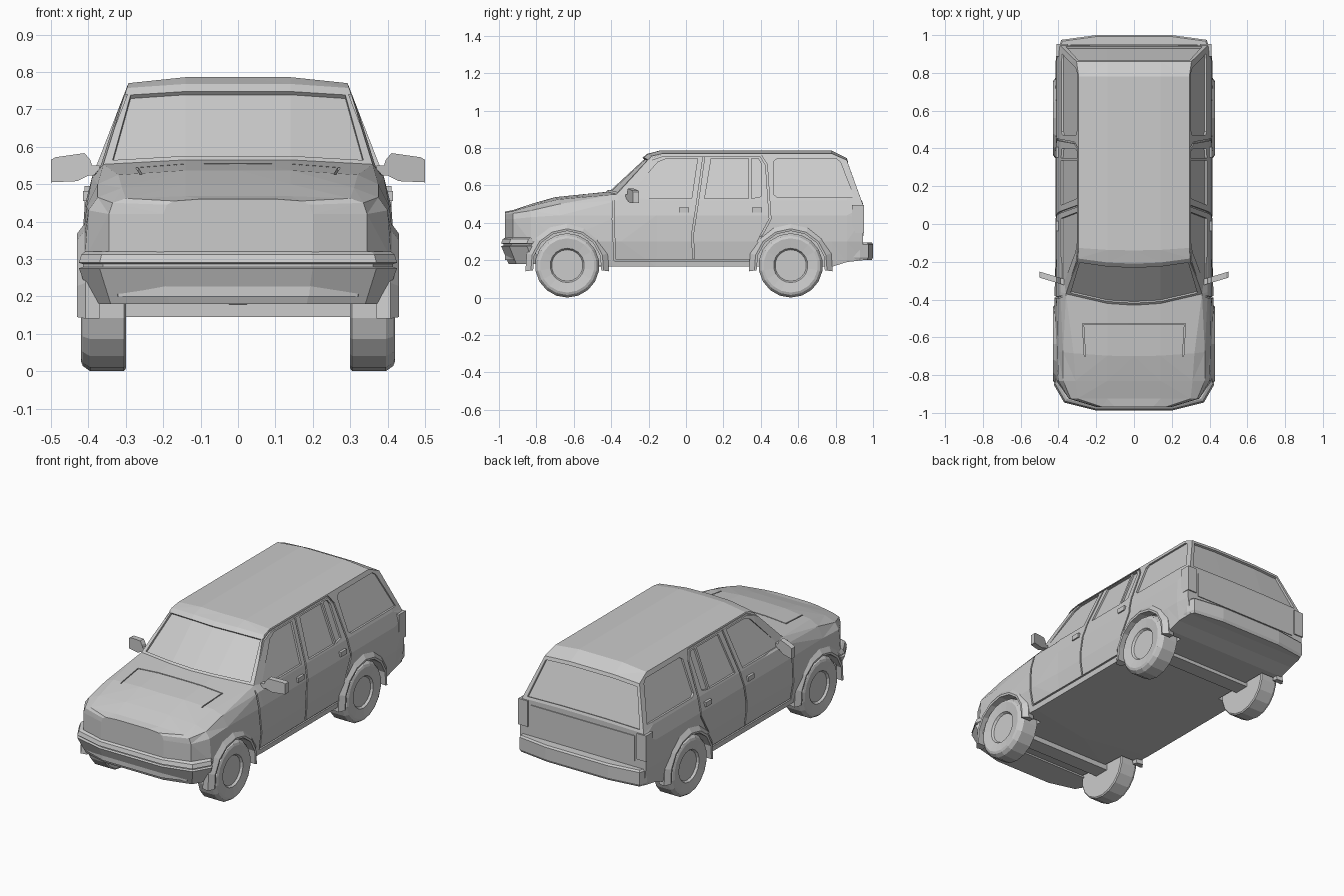
import bpy, bmesh, math
from mathutils import Vector

if "Cube" in bpy.data.objects:
    bpy.data.objects.remove(bpy.data.objects["Cube"])

paint = bpy.data.materials.new("plain_grey")
paint.use_nodes = True
GREY = (0.6, 0.6, 0.6, 1)
paint.diffuse_color = GREY
paint.node_tree.nodes["Principled BSDF"].inputs["Base Color"].default_value = GREY


def finish(name, bm):
    bmesh.ops.recalc_face_normals(bm, faces=bm.faces[:])
    mesh = bpy.data.meshes.new(name)
    bm.to_mesh(mesh)
    bm.free()
    mesh.materials.append(paint)
    ob = bpy.data.objects.new(name, mesh)
    bpy.context.scene.collection.objects.link(ob)
    return ob


def loft(bm, rings, caps=True):
    """Skin equal-length closed rings, optionally capping both ends."""
    rows = [[bm.verts.new(p) for p in r] for r in rings]
    n = len(rows[0])
    for a, b in zip(rows, rows[1:]):
        for i in range(n):
            j = (i + 1) % n
            bm.faces.new((a[i], a[j], b[j], b[i]))
    if caps:
        bm.faces.new(rows[0][::-1])
        bm.faces.new(rows[-1])


def block(name, x, y, z):
    bm = bmesh.new()
    loft(bm, [[(a, y[0], h), (a, y[1], h), (b, y[1], h), (b, y[0], h)]
              for h in z for a, b in [x]])
    return finish(name, bm)


def lerp(a, b, t):
    return a + (b - a) * t


# Body stations: y, bow, floor z, sill w, waist w, shoulder (w, z), belt (w, z), roof edge (w, z), top z
stations = [
    (-.968, 0, .20, .19, .20, (.20, .42), (.19, .445), (.17, .455), .46),
    (-.925, 0, .20, .32, .345, (.345, .42), (.335, .45), (.30, .462), .468),
    (-.83, 0, .20, .38, .41, (.40, .43), (.375, .465), (.31, .49), .50),
    (-.70, .02, .18, .40, .42, (.405, .44), (.375, .50), (.32, .525), .537),
    (-.43, .06, .165, .40, .42, (.41, .44), (.39, .52), (.36, .553), .565),
    (-.21, .04, .165, .40, .415, (.41, .44), (.39, .52), (.297, .757), .768),
    (-.14, .02, .165, .40, .415, (.41, .44), (.39, .52), (.293, .77), .786),
    (.78, 0, .165, .40, .415, (.41, .44), (.39, .52), (.293, .77), .786),
    (.86, 0, .19, .40, .415, (.41, .44), (.39, .52), (.304, .735), .745),
    (.945, 0, .20, .39, .405, (.405, .42), (.40, .48), (.39, .50), .505),
]


def half_section(s):
    y, bow, zb, w1, w2, p3, p4, p5, zt = s
    pts = [(0, zb), (w1, zb), (w2, .30), p3, p4, p5, (min(.14, p5[0] * .6), zt), (0, zt)]
    return [Vector((x, y + bow * (x / .36) ** 2, z)) for x, z in pts]


def mirrored(half):
    return half + [Vector((-p.x, p.y, p.z)) for p in half[-2:0:-1]]


halves = [half_section(s) for s in stations]
bm = bmesh.new()
loft(bm, [mirrored(h) for h in halves])
bmesh.ops.triangulate(bm, faces=[f for f in bm.faces if len(f.verts) == 4])
body = finish("body", bm)


# Half width of the body side at a given height
def side_x(z):
    knots = [(.0, .40), (.165, .40), (.30, .415), (.44, .41), (.52, .39), (.77, .293), (.9, .25)]
    for (z0, x0), (z1, x1) in zip(knots, knots[1:]):
        if z <= z1:
            return lerp(x0, x1, (z - z0) / (z1 - z0))


def side_cut(bm, pts, depth):
    for s in (-1, 1):
        loft(bm, [[(s * (side_x(z) + d), y, z) for y, z in pts] for d in (-depth, .03)])


def seam(path, width=.0045):
    """Strip quads along a path of 2D points."""
    for a, b in zip(path, path[1:]):
        a, b = Vector(a), Vector(b)
        d = (b - a).normalized() * width
        n = Vector((-d.y, d.x))
        steps = max(1, round((b - a).length / .06))
        for i in range(steps):
            p = lerp(a, b, i / steps) - d * .5
            q = lerp(a, b, (i + 1) / steps) + d * .5
            yield [p + n, q + n, q - n, p - n]


def screen_cut(bm, low, high, t0, t1, inset, depth=.012):
    """Recess for a window lying between two body stations."""
    def row(t):
        c = [lerp(low[k], high[k], t) for k in (7, 6, 5)]
        c[2] = lerp(c[1], c[2], inset)
        return [Vector((-p.x, p.y, p.z)) for p in c[:0:-1]] + c
    a, b = row(t0), row(t1)
    normal = (a[-1] - a[0]).cross(b[2] - a[2]).normalized()
    if normal.z < 0:
        normal = -normal
    ring = a + b[::-1]
    # one prism per column keeps the bowed glass well formed
    loft(bm, [[p + normal * d for p in ring] for d in (-depth, .04)], caps=False)
    bm.verts.ensure_lookup_table()
    n = len(ring)
    for start in (len(bm.verts) - 2 * n, len(bm.verts) - n):
        v = bm.verts[start:start + n]
        for i in range(4):
            bm.faces.new((v[i], v[i + 1], v[n - 2 - i], v[n - 1 - i]))


def carve(name, bm):
    """Subtract a temporary cutter from the body."""
    cutter = finish(name, bm)
    cutter.hide_render = True
    mod = body.modifiers.new(name, 'BOOLEAN')
    mod.operation, mod.solver, mod.object = 'DIFFERENCE', 'EXACT', cutter
    mod.use_self = True
    graph = bpy.context.evaluated_depsgraph_get()
    graph.update()
    mesh = bpy.data.meshes.new_from_object(body.evaluated_get(graph))
    body.modifiers.clear()
    body.data = mesh
    bpy.data.objects.remove(cutter)


# Windows
bm = bmesh.new()
for pane in (
    [(-.32, .53), (.03, .53), (.062, .745), (-.10, .745), (-.15, .725)],
    [(.10, .53), (.335, .53), (.335, .745), (.135, .745)],
    [(.35, .53), (.40, .54), (.40, .72), (.385, .745), (.35, .745)],
    [(.47, .55), (.49, .535), (.90, .535), (.825, .725), (.80, .745), (.49, .745), (.47, .73)],
):
    side_cut(bm, pane, .011)
screen_cut(bm, halves[4], halves[5], .05, .9, .9)
screen_cut(bm, halves[9], halves[8], .06, .92, .9)
carve("window_cutter", bm)

# Door and hood seams
bm = bmesh.new()
for path in (
    [(.35, .20), (-.38, .20), (-.39, .42), (-.385, .54), (-.20, .735), (-.13, .758), (.40, .758),
     (.43, .71), (.45, .42), (.385, .30)],
    [(.04, .21), (.035, .34), (.06, .50), (.095, .75)],
):
    for quad in seam(path):
        side_cut(bm, quad, .009)
for quad in seam([(-.26, -.70), (-.27, -.53), (.27, -.53), (.26, -.70)], .003):
    loft(bm, [[(x, y, .528 + .11 * (y + .7) - .03 * abs(x) + dz) for x, y in quad] for dz in (-.003, .06)])
carve("seam_cutter", bm)

# Wheel wells
AXLES = {"front": -.635, "rear": .56}
HUB_Z = .172


def circle(x, r, y, n=18):
    return [(x, y + r * math.sin(math.tau * i / n), HUB_Z + r * math.cos(math.tau * i / n))
            for i in range(n)]


bm = bmesh.new()
for y in AXLES.values():
    for s in (-1, 1):
        loft(bm, [circle(s * x, .188, y) for x in (.29, .6)])
carve("well_cutter", bm)

# Wheels, arch flares and axles
WHEEL = [(.30, .165), (.305, .172), (.395, .172), (.415, .158), (.42, .145), (.412, .092), (.40, .084)]
for label, y in AXLES.items():
    for side, s in (("left", 1), ("right", -1)):
        bm = bmesh.new()
        loft(bm, [circle(s * x, r, y) for x, r in WHEEL])
        finish(f"{label}_{side}_wheel", bm)
        bm = bmesh.new()
        arc = []
        for i in range(9):
            a = math.radians(-98 + 196 * i / 8)
            arc.append([(s * x, y + r * math.sin(a), HUB_Z + r * math.cos(a))
                        for x, r in ((.37, .186), (.428, .184), (.43, .196), (.408, .226), (.37, .22))])
        loft(bm, arc)
        finish(f"{label}_{side}_arch_flare", bm)
    block(f"{label}_axle", (-.31, .31), (y - .045, y + .045), (.145, .185))


# Bumpers: plan outlines stacked at several heights
def bumper(name, outline, layers):
    plan = outline + [(-x, y) for x, y in outline[::-1]]
    bm = bmesh.new()
    loft(bm, [[(x * k, y * lerp(1, k, .5), z) for x, y in plan] for z, k in layers])
    finish(name, bm)


bumper("front_bumper", [(.41, -.815), (.425, -.85), (.37, -.945), (.20, -.988)],
       [(.18, .92), (.275, 1), (.279, .975), (.286, .975), (.29, 1), (.312, .985), (.32, .96)])
bumper("rear_bumper", [(.395, .76), (.40, .93), (.385, .975), (.20, 1)],
       [(.20, .985), (.215, 1), (.285, 1), (.295, .985)])

# Tailgate panel, rear lamps, handles and mirrors
block("tailgate_panel", (-.335, .335), (.93, .95), (.33, .475))
for side, s in (("left", 1), ("right", -1)):
    block(f"{side}_rear_lamp", (s * .35, s * .41), (.888, .952), (.345, .495))
    for label, y in (("front", -.01), ("rear", .38)):
        block(f"{label}_{side}_handle", (s * .39, s * .414), (y - .027, y + .027), (.455, .482))
    outline = [(.37, .525), (.40, .523), (.43, .508), (.50, .505), (.50, .565), (.488, .572),
               (.41, .583), (.395, .565), (.39, .55), (.37, .55)]
    bm = bmesh.new()
    loft(bm, [[(s * x, .3 * (x - .38) + y, z) for x, z in outline] for y in (-.32, -.288)])
    finish(f"{side}_mirror", bm)
